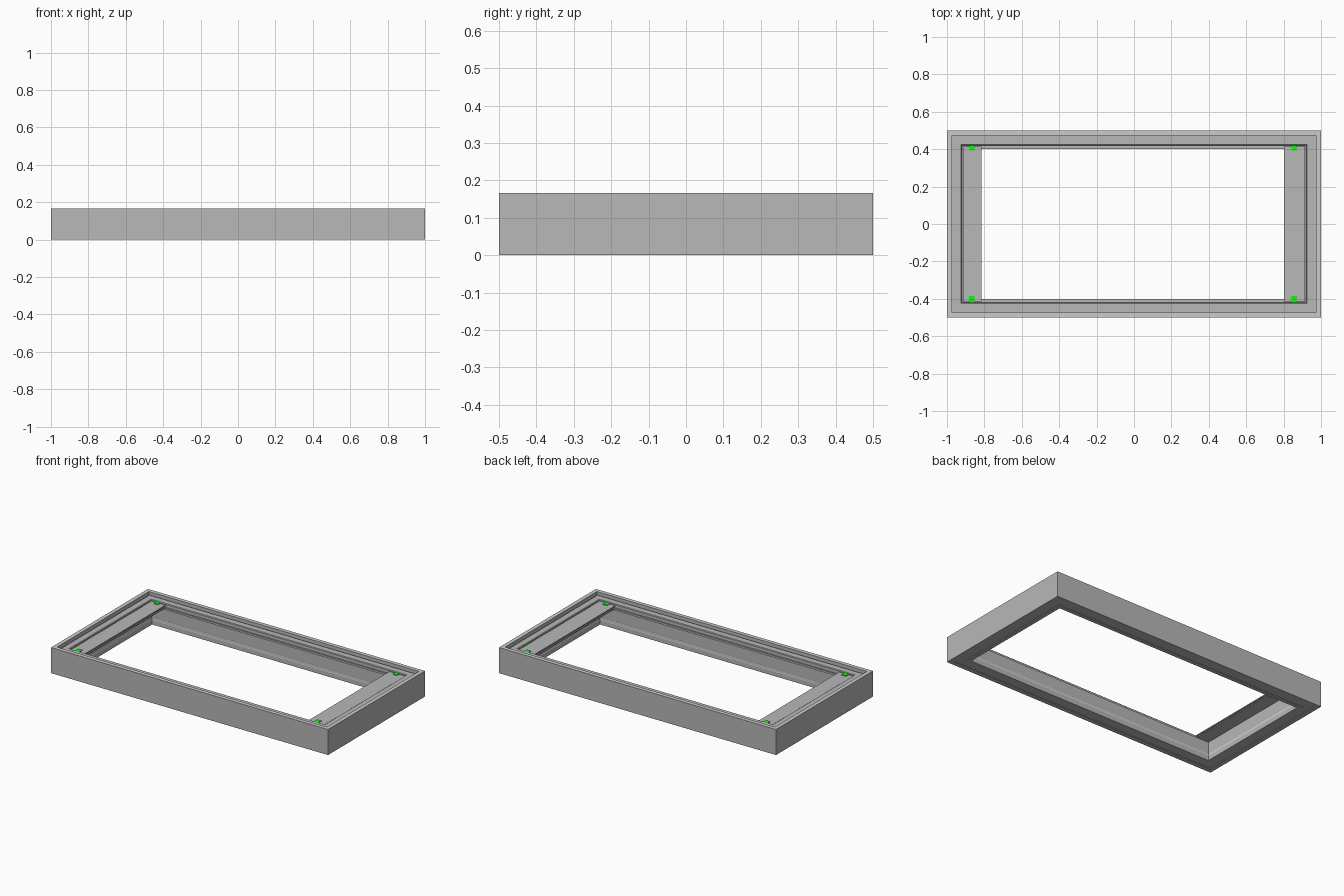
import bpy, bmesh

if "Cube" in bpy.data.objects:
    bpy.data.objects.remove(bpy.data.objects["Cube"])

W, D = 1.0, 0.5          # half width and half depth of the frame


def material(name, rgb):
    m = bpy.data.materials.new(name)
    m.diffuse_color = (*rgb, 1)
    m.use_nodes = True
    m.node_tree.nodes["Principled BSDF"].inputs["Base Color"].default_value = m.diffuse_color
    return m


dark = material("dark_grey", (0.48, 0.48, 0.48))
light = material("light_grey", (0.8, 0.8, 0.8))
green = material("green", (0.0, 1.0, 0.0))


def new_object(name, bm, *mats):
    bmesh.ops.recalc_face_normals(bm, faces=bm.faces)
    me = bpy.data.meshes.new(name)
    bm.to_mesh(me)
    bm.free()
    for m in mats:
        me.materials.append(m)
    ob = bpy.data.objects.new(name, me)
    bpy.context.collection.objects.link(ob)
    return ob


def mitred_frame(name, profile, light_segments):
    """Sweep an (inset, height) profile round the rectangle with mitred corners."""
    bm = bmesh.new()
    rings = [[bm.verts.new((sx * (W - d), sy * (D - d), z)) for d, z in profile]
             for sx, sy in ((-1, -1), (1, -1), (1, 1), (-1, 1))]
    n = len(profile)
    for i in range(4):
        a, b = rings[i], rings[(i + 1) % 4]
        for j in range(n):
            k = (j + 1) % n
            f = bm.faces.new((a[j], b[j], b[k], a[k]))
            f.material_index = int(j in light_segments)
    return new_object(name, bm, dark, light)


def extrude_y(name, section, half):
    """Extrude an (x, z) section symmetrically along y."""
    bm = bmesh.new()
    face = bm.faces.new([bm.verts.new((x, -half, z)) for x, z in section])
    res = bmesh.ops.extrude_face_region(bm, geom=[face])
    verts = [v for v in res["geom"] if isinstance(v, bmesh.types.BMVert)]
    bmesh.ops.translate(bm, verts=verts, vec=(0, 2 * half, 0))
    return new_object(name, bm, dark)


# Main frame: light rim, dark grooved band, inner ledge, light strip on inner wall
mitred_frame("outer_frame", [
    (0, 0), (0, 0.167), (0.026, 0.167), (0.026, 0.140), (0.031, 0.140),
    (0.031, 0.145), (0.036, 0.145), (0.036, 0.150), (0.076, 0.150),
    (0.080, 0.146), (0.080, 0.126), (0.085, 0.126), (0.085, 0.122),
    (0.100, 0.122), (0.100, 0.050), (0.099, 0.048), (0.099, 0.030),
    (0.100, 0.028), (0.100, 0.0), (0.075, 0.0), (0.075, 0.004),
    (0.030, 0.004), (0.030, 0.0)], {1, 15})

# End plates resting on the ledge, each with a stepped inner edge
for name, outer, inner in (("left_plate", -0.915, -0.815),
                           ("right_plate", 0.915, 0.802)):
    s = 1 if outer > 0 else -1
    extrude_y(name, [
        (outer, 0.123), (outer, 0.143), (inner, 0.143), (inner, 0.136),
        (inner + s * 0.006, 0.136), (inner + s * 0.006, 0.130),
        (inner, 0.130), (inner, 0.123)], 0.415)

# Green corner fasteners
for side, x in (("left", -0.868), ("right", 0.857)):
    for end, y in (("front", -0.403), ("back", 0.41)):
        bm = bmesh.new()
        bmesh.ops.create_cube(bm, size=1)
        bmesh.ops.scale(bm, verts=bm.verts, vec=(0.03, 0.034, 0.010))
        bmesh.ops.translate(bm, verts=bm.verts, vec=(x, y, 0.142))
        new_object(f"{end}_{side}_fastener", bm, green)
